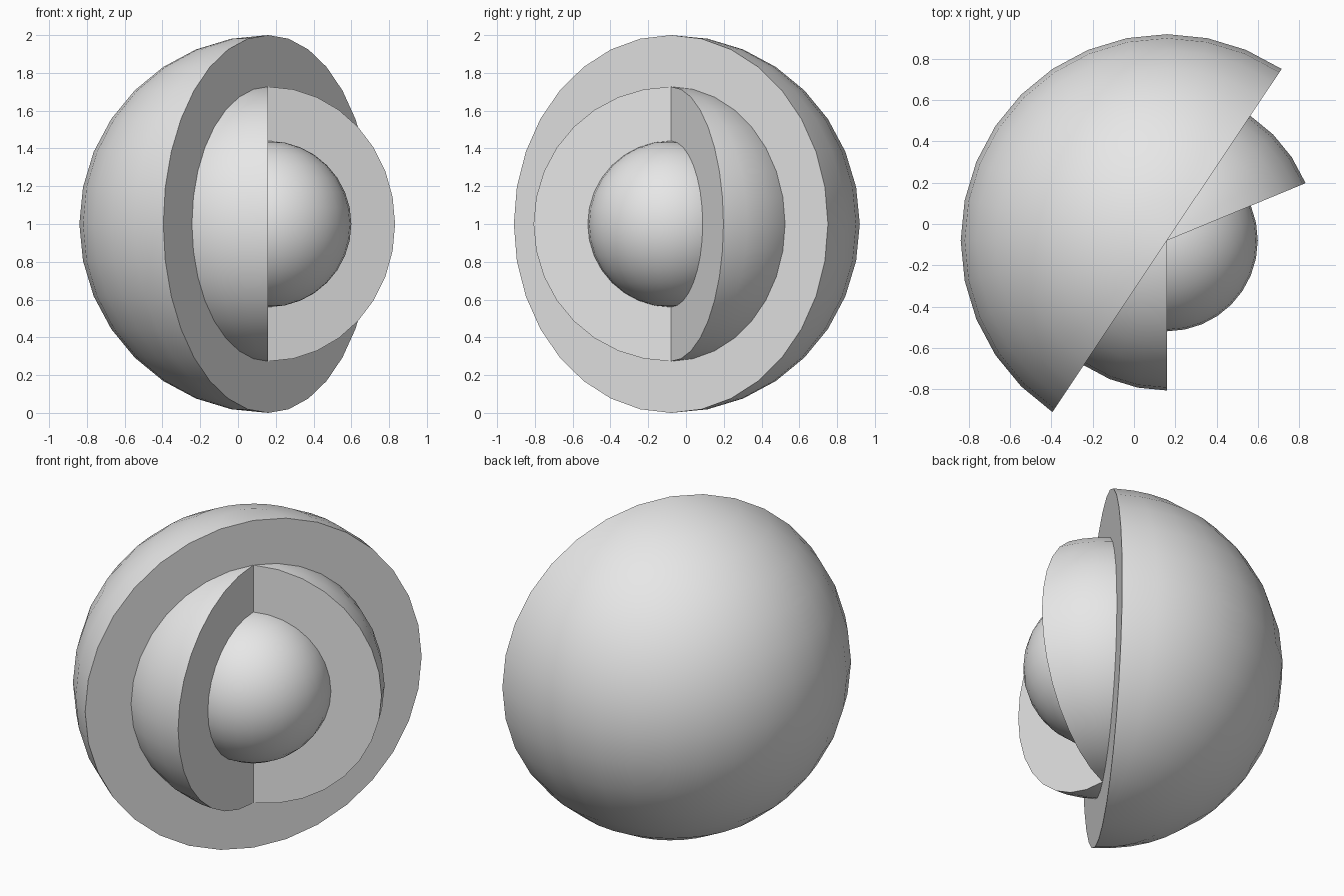
import bpy, bmesh
from math import pi, sin, cos

cube = bpy.data.objects.get("Cube")
if cube:
    bpy.data.objects.remove(cube)

SEGMENTS, RINGS = 32, 16
CENTRE = (0.16, -0.08, 1.0)

grey = bpy.data.materials.new("light_grey")
grey.use_nodes = True
grey.diffuse_color = (0.8, 0.8, 0.8, 1)
grey.node_tree.nodes["Principled BSDF"].inputs["Base Color"].default_value = (0.8, 0.8, 0.8, 1)


def sphere_sector(name, radius, first, count):
    """Solid slice of a sphere covering `count` segments from segment `first`."""
    bm = bmesh.new()
    top = bm.verts.new((0, 0, radius))
    bottom = bm.verts.new((0, 0, -radius))
    arcs = []
    for i in range(first, first + count + 1):
        turn = 2 * pi * i / SEGMENTS
        arc = []
        for j in range(1, RINGS):
            tilt = pi * j / RINGS
            r = radius * sin(tilt)
            arc.append(bm.verts.new((r * cos(turn), r * sin(turn), radius * cos(tilt))))
        arcs.append([top] + arc + [bottom])

    # Curved skin, with triangles at the poles
    for a, b in zip(arcs, arcs[1:]):
        for j in range(RINGS):
            corners = dict.fromkeys((a[j], a[j + 1], b[j + 1], b[j]))
            bm.faces.new(list(corners)).smooth = True

    # Flat cut faces: one disc for a half sphere, otherwise two half discs
    start, end = arcs[0], arcs[-1]
    if count * 2 == SEGMENTS:
        caps = [bm.faces.new(start + end[-2:0:-1])]
    else:
        caps = [bm.faces.new(start), bm.faces.new(end)]
    for cap in caps:
        for edge in cap.edges:
            edge.smooth = False
    bmesh.ops.recalc_face_normals(bm, faces=bm.faces)

    mesh = bpy.data.meshes.new(name)
    bm.to_mesh(mesh)
    bm.free()
    mesh.materials.append(grey)
    obj = bpy.data.objects.new(name, mesh)
    obj.location = CENTRE
    bpy.context.collection.objects.link(obj)


# Nested layers: half of the outer one, a wider slice of the middle one
sphere_sector("outer_layer", 1.0, 5, 16)
sphere_sector("middle_layer", 0.727, 2, 22)

# Whole core ball
bpy.ops.mesh.primitive_uv_sphere_add(segments=SEGMENTS, ring_count=RINGS,
                                     radius=0.44, location=CENTRE)
core = bpy.context.object
core.name = "inner_core"
core.data.materials.append(grey)
bpy.ops.object.shade_smooth()
